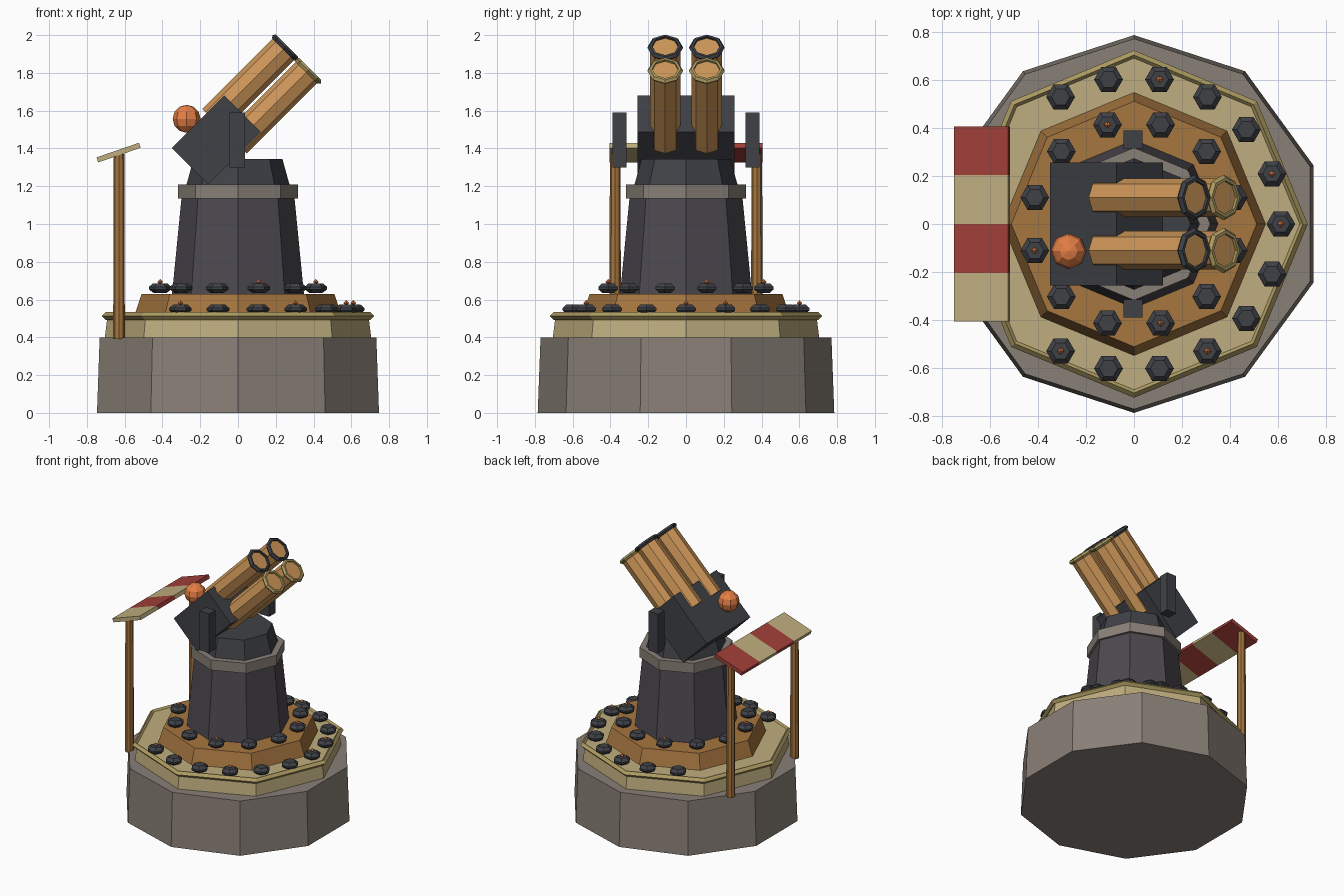
import bpy, bmesh
from math import sin, cos, pi, radians, sqrt
from mathutils import Matrix, Vector

if "Cube" in bpy.data.objects:
    bpy.data.objects.remove(bpy.data.objects["Cube"])


def mat(name, *rgb):
    m = bpy.data.materials.new(name)
    m.diffuse_color = (*rgb, 1)
    m.use_nodes = True
    m.node_tree.nodes["Principled BSDF"].inputs["Base Color"].default_value = m.diffuse_color
    return m


STONE = mat("stone", .25, .215, .185)
SAND = mat("sand", .52, .42, .21)
GOLD = mat("gold", .42, .33, .12)
WOOD = mat("wood", .38, .18, .05)
IRON = mat("iron", .075, .068, .08)
STEEL = mat("steel", .05, .053, .062)
BRASS = mat("brass", .62, .31, .10)
RED = mat("red", .36, .05, .04)
EMBER = mat("ember", .78, .21, .06)


def finish(name, bm, m, matrix=Matrix()):
    bmesh.ops.recalc_face_normals(bm, faces=bm.faces)
    me = bpy.data.meshes.new(name)
    bm.to_mesh(me)
    bm.free()
    me.materials.append(m)
    ob = bpy.data.objects.new(name, me)
    ob.matrix_world = matrix
    bpy.context.collection.objects.link(ob)
    return ob


def lathe(name, profile, sides, m, matrix=Matrix(), start=0.0, closed=False):
    """Revolve (radius, z) points; closed joins last to first, otherwise ends are capped."""
    bm = bmesh.new()
    rings = [[bm.verts.new((r * cos(start + 2 * pi * i / sides),
                            r * sin(start + 2 * pi * i / sides), z))
              for i in range(sides)] for r, z in profile]
    pairs = list(zip(rings, rings[1:])) + ([(rings[-1], rings[0])] if closed else [])
    for a, b in pairs:
        for i in range(sides):
            j = (i + 1) % sides
            bm.faces.new((a[i], a[j], b[j], b[i]))
    if not closed:
        bm.faces.new(rings[0])
        bm.faces.new(rings[-1])
    return finish(name, bm, m, matrix)


def box(name, center, size, m, pitch=0.0):
    bm = bmesh.new()
    bmesh.ops.create_cube(bm, size=1)
    bmesh.ops.scale(bm, vec=size, verts=bm.verts)
    return finish(name, bm, m, Matrix.Translation(center) @ Matrix.Rotation(-pitch, 4, 'Y'))


def ball(name, center, r, seg, rings, m):
    bm = bmesh.new()
    bmesh.ops.create_uvsphere(bm, u_segments=seg, v_segments=rings, radius=r)
    return finish(name, bm, m, Matrix.Translation(center))


# Stepped foundation and column
lathe("stone_base", [(.785, 0), (.77, .4)], 10, STONE, start=pi / 2)
lathe("sand_tier", [(.705, .4), (.69, .52)], 8, SAND)
lathe("tier_rim", [(.722, .513), (.702, .533), (.682, .513), (.702, .493)], 8, GOLD, closed=True)
lathe("wood_tier", [(.55, .51), (.51, .63)], 8, WOOD)
lathe("column", [(.35, .62), (.298, 1.15)], 8, IRON)
lathe("column_band", [(.317, 1.135), (.317, 1.21)], 8, STONE)
lathe("column_cap", [(.275, 1.2), (.235, 1.345)], 8, STEEL)

# Bolts on both tiers, some carrying a small ember stud
bolt = [(.036, -.024), (.06, -.006), (.06, .006), (.038, .026)]


def bolts(name, angles, radius, z, studs):
    for a in angles:
        p = Vector((radius * cos(radians(a)), radius * sin(radians(a)), z))
        lathe(name, bolt, 6, STEEL, Matrix.Translation(p))
        if a in studs:
            ball(name + "_stud", p + Vector((0, 0, .034)), .015, 4, 2, EMBER)


bolts("lower_bolt", range(-120, 121, 20), .61, .548, (80, 20, 0, -60, -120))
bolts("upper_bolt", range(15, 360, 30), .427, .66, (15, 105, 195, 285))

# Tilted gun housing and side plates
box("gun_housing", (-.115, 0, 1.445), (.392, .512, .272), STEEL, pi / 4)
for s in (-1, 1):
    box("side_plate", (-.004, s * .352, 1.445), (.08, .075, .29), STEEL)

# Four barrels: u runs along the barrels, v across them
h = sqrt(.5)
tilt = Matrix.Rotation(pi / 4, 4, 'Y')
rim = [(.07, -.015), (.083, -.015), (.095, 0), (.083, .014), (.07, .014)]
for v, rim_mat in ((-1.191, STEEL), (-1.018, GOLD)):
    for y in (-.11, .11):
        def at(u):
            return Matrix.Translation(((u + v) * h, y, (u - v) * h)) @ tilt
        lathe("barrel", [(.08, 0), (.08, .54)], 8, BRASS, at(1.004))
        lathe("muzzle_ring", rim, 8, rim_mat, at(1.544), closed=True)

# Ember sphere on the housing
ball("ember_sphere", (-.272, -.113, 1.557), .074, 8, 6, EMBER)

# Striped awning on two posts
for i in range(4):
    box("awning_stripe", (-.632, .304 - i * .2027, 1.378), (.238, .2027, .028),
        (RED, SAND)[i % 2], radians(19))
for s in (-1, 1):
    lathe("awning_post", [(.031, .39), (.028, 1.37)], 8, WOOD, Matrix.Translation((-.63, s * .375, 0)))
